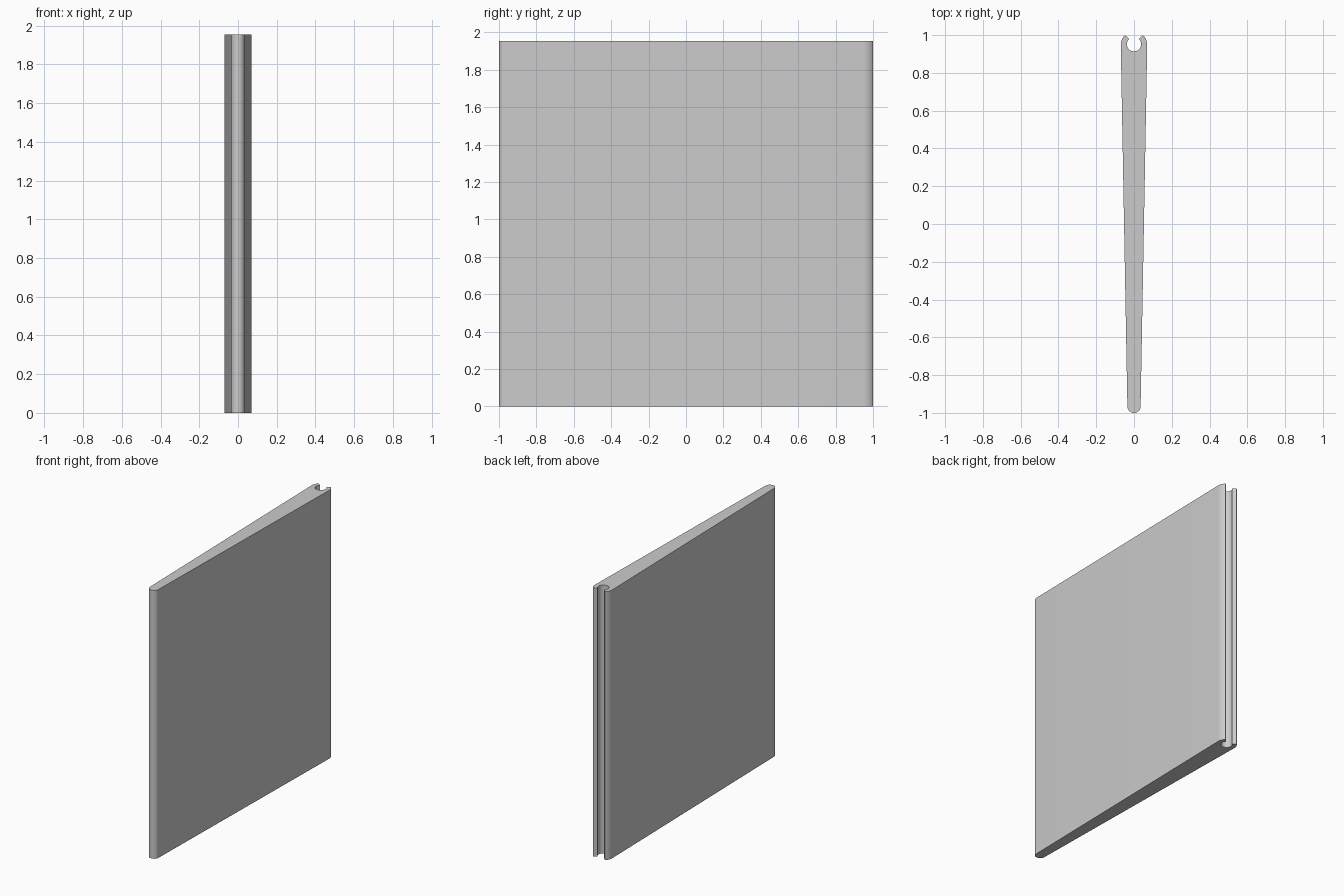
import bpy
import bmesh
from math import cos, sin, pi, radians, asin

if "Cube" in bpy.data.objects:
    bpy.data.objects.remove(bpy.data.objects["Cube"], do_unlink=True)

HEIGHT = 1.955
NOSE_Y, NOSE_R = -0.965, 0.035
SOCKET_Y, OUTER_R, INNER_R = 0.949, 0.07, 0.038
LIP = radians(47)


def arc(cy, r, start, end, steps):
    """Points on a circle centred on x = 0, from one angle to another."""
    angles = [start + (end - start) * i / steps for i in range(steps + 1)]
    return [(r * cos(a), cy + r * sin(a)) for a in angles]


# Plan outline: rounded nose, tapered sides, open round socket at the back
taper = asin((OUTER_R - NOSE_R) / (SOCKET_Y - NOSE_Y))
outline = arc(NOSE_Y, NOSE_R, -pi + taper, -taper, 24)
outline += arc(SOCKET_Y, OUTER_R, -taper, LIP, 12)
outline += arc(SOCKET_Y + 0.003, INNER_R, LIP, -pi - LIP, 36)
outline += arc(SOCKET_Y, OUTER_R, pi - LIP, pi + taper, 12)

# Extrude the outline to full height
bm = bmesh.new()
base = bm.faces.new([bm.verts.new((x, y, 0)) for x, y in outline])
ring = bmesh.ops.extrude_face_region(bm, geom=[base])["geom"]
bmesh.ops.translate(bm, vec=(0, 0, HEIGHT),
                    verts=[v for v in ring if isinstance(v, bmesh.types.BMVert)])
bmesh.ops.recalc_face_normals(bm, faces=bm.faces)
mesh = bpy.data.meshes.new("tapered_panel")
bm.to_mesh(mesh)
bm.free()
panel = bpy.data.objects.new("tapered_panel", mesh)
bpy.context.collection.objects.link(panel)

# Single grey material
grey = bpy.data.materials.new("light_grey")
grey.use_nodes = True
colour = (0.6, 0.6, 0.6, 1)
grey.diffuse_color = colour
grey.node_tree.nodes["Principled BSDF"].inputs["Base Color"].default_value = colour
mesh.materials.append(grey)

# Smooth curves, crisp lips and ends
bpy.ops.object.select_all(action="DESELECT")
panel.select_set(True)
bpy.context.view_layer.objects.active = panel
bpy.ops.object.shade_smooth_by_angle(angle=radians(30))
